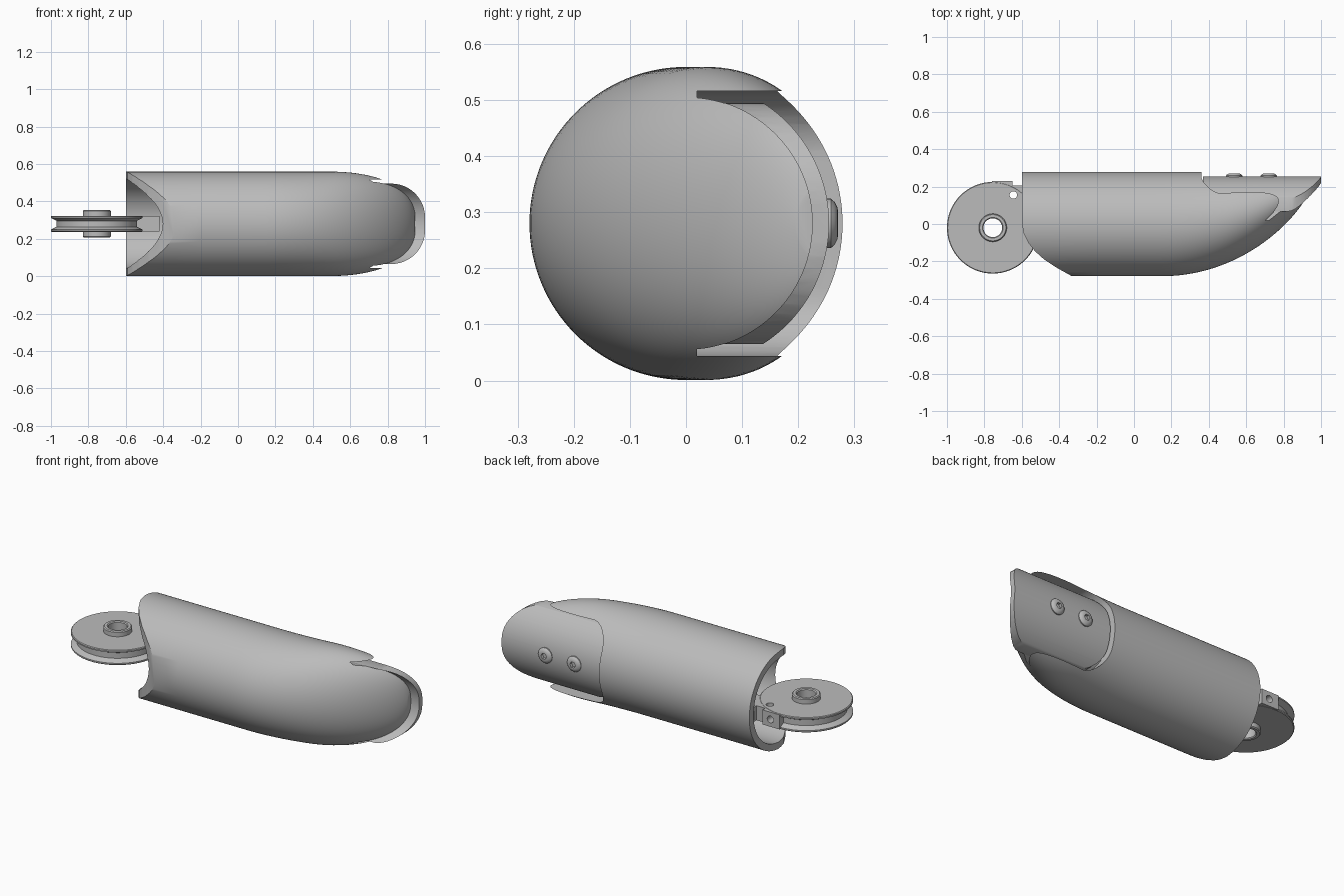
import bpy, bmesh
from math import sin, cos, pi
from mathutils import Matrix, Vector

if "Cube" in bpy.data.objects:
    bpy.data.objects.remove(bpy.data.objects["Cube"])

grey = bpy.data.materials.new("satin_grey")
grey.use_nodes = True
grey.diffuse_color = (0.5, 0.5, 0.5, 1)
grey.node_tree.nodes["Principled BSDF"].inputs["Base Color"].default_value = (0.5, 0.5, 0.5, 1)

R, ZC = 0.279, 0.28          # shell radius and axis height
PULLEY = Vector((-0.755, -0.02, ZC))


def make(name, bm):
    bmesh.ops.recalc_face_normals(bm, faces=bm.faces)
    me = bpy.data.meshes.new(name)
    bm.to_mesh(me)
    bm.free()
    me.materials.append(grey)
    ob = bpy.data.objects.new(name, me)
    bpy.context.scene.collection.objects.link(ob)
    return ob


def loft(name, rings, closed=False):
    """Skin a list of rings; cap the ends unless the rings form a loop."""
    bm = bmesh.new()
    vs = [[bm.verts.new(p) for p in ring] for ring in rings]
    n = len(vs[0])
    for a, b in zip(vs, vs[1:] + (vs[:1] if closed else [])):
        for i in range(n):
            j = (i + 1) % n
            bm.faces.new((a[i], a[j], b[j], b[i]))
    if not closed:
        bm.faces.new(vs[0])
        bm.faces.new(vs[-1])
    return make(name, bm)


def lathe(name, profile, centre, axis="z", n=64, closed=False):
    """Revolve (radius, height) points around a z or y axis."""
    def put(r, h, a):
        p = (r * cos(a), r * sin(a), h) if axis == "z" else (r * cos(a), h, r * sin(a))
        return Vector(centre) + Vector(p)
    return loft(name, [[put(r, h, 2 * pi * i / n) for i in range(n)] for r, h in profile], closed)


def x_tube(name, r, x0, x1, inner=None, n=128):
    prof = [(r, x0), (r, x1)] + ([(inner, x1), (inner, x0)] if inner else [])
    rings = [[(x, q * cos(2 * pi * i / n), ZC + q * sin(2 * pi * i / n)) for i in range(n)]
             for q, x in prof]
    return loft(name, rings, closed=bool(inner))


def box(name, lo, hi):
    corners = [(lo[0], lo[1]), (hi[0], lo[1]), (hi[0], hi[1]), (lo[0], hi[1])]
    return loft(name, [[(x, y, z) for x, y in corners] for z in (lo[2], hi[2])])


def boolean(ob, other, op):
    mod = ob.modifiers.new("cut", "BOOLEAN")
    mod.operation, mod.object, mod.solver = op, other, "EXACT"
    bpy.context.view_layer.update()
    dg = bpy.context.evaluated_depsgraph_get()
    me = bpy.data.meshes.new_from_object(ob.evaluated_get(dg))
    ob.modifiers.clear()
    ob.data = me
    bpy.data.objects.remove(other)
    return ob


def curved_plate(name, x0, x1, half, back, tip, r_in, r_out):
    """Rounded outline projected onto a cylindrical shell on the +y side."""
    pts = []
    for cx, sx, rad, start in ((x1, -1, tip, 0), (x0, 1, back, pi / 2),
                               (x0, 1, back, pi), (x1, -1, tip, 1.5 * pi)):
        sz = 1 if start < pi else -1
        for k in range(13):
            a = start + k * pi / 24
            pts.append((cx + sx * rad + rad * cos(a), ZC + sz * (half - min(rad, half))
                        + min(rad, half) * sin(a)))
    ob = loft(name, [[(x, y, z) for x, z in pts] for y in (0.02, 0.5)])
    return boolean(ob, x_tube("shell", r_out, x0 - 0.1, x1 + 0.1, r_in), "INTERSECT")


# Finger shell: a cylinder running into an asymmetric dome
rings = []
for x in [-0.6, -0.2, 0.14] + [0.15 + 0.797 * sin(pi / 2 * k / 36) for k in range(1, 37)]:
    t = max(0, (x - 0.15) / 0.8)
    u = max(0, (x - 0.5) / 0.45)
    low = 0.21 - 0.489 * (1 - t * t) ** 0.742
    wide = R * (1 - u * u) ** 0.36
    s = (R - low) / 2
    rings.append([(x, low + s + s * cos(2 * pi * i / 128), ZC + wide * sin(2 * pi * i / 128))
                  for i in range(128)])
shell = loft("finger_shell", rings)

# Hollow bore and relieved knuckle edge
boolean(shell, x_tube("bore", 0.24, -0.7, 0.15), "DIFFERENCE")
edge = [(-0.6, 0.01), (-0.59, -0.05), (-0.565, -0.1), (-0.53, -0.145), (-0.48, -0.19),
        (-0.42, -0.23), (-0.345, -0.272), (-0.3, -0.3), (-0.7, -0.3), (-0.7, 0.01)]
boolean(shell, loft("edge_cut", [[(x, y, z) for x, y in edge] for z in (-0.1, 0.7)]), "DIFFERENCE")

# Nail recess and nail plate
boolean(shell, curved_plate("recess", 0.36, 1.2, 0.236, 0.12, 0.05, 0.225, 0.45), "DIFFERENCE")
nail = curved_plate("nail_plate", 0.37, 1.0, 0.215, 0.11, 0.18, 0.225, 0.255)
parts = [shell, nail]

# Two domed nail screws with hexagonal sockets
for i, x in enumerate((0.535, 0.72)):
    dome = [(0.044, 0.245), (0.044, 0.258), (0.038, 0.265), (0.028, 0.27), (0.02, 0.271)]
    screw = lathe(f"nail_screw_{i + 1}", dome, (x, 0, ZC), "y", 32)
    socket = lathe("socket", [(0.018, 0.255), (0.018, 0.3)], (x, 0, ZC), "y", 6)
    parts.append(boolean(screw, socket, "DIFFERENCE"))

# Grooved pulley with a raised hub and a through hole
half = [(0.05, 0.068), (0.055, 0.073), (0.07, 0.073), (0.075, 0.068), (0.075, 0.043),
        (0.241, 0.043), (0.245, 0.039), (0.245, 0.031), (0.215, 0.016)]
profile = half + [(r, -h) for r, h in reversed(half)]
parts.append(lathe("knuckle_pulley", profile, PULLEY, "z", 96, True))

# Link block joining pulley and shell, with notch and cord holes
link = box("knuckle_link", (-0.76, 0.09, ZC - 0.042), (-0.42, 0.23, ZC + 0.042))
boolean(link, box("notch", (-0.65, 0.205, 0.1), (-0.595, 0.3, 0.5)), "DIFFERENCE")
boolean(link, lathe("cord_hole", [(0.02, -0.2), (0.02, 0.2)], (-0.645, 0.155, ZC), "z", 24), "DIFFERENCE")
boolean(link, lathe("side_hole", [(0.02, 0.16), (0.02, 0.4)], (-0.7, 0, ZC), "y", 24), "DIFFERENCE")
boolean(parts[-1], lathe("cord_hole", [(0.02, -0.2), (0.02, 0.2)], (-0.645, 0.155, ZC), "z", 24), "DIFFERENCE")
parts.append(link)

# Smooth curved surfaces, crisp edges
for ob in parts:
    bpy.ops.object.select_all(action="DESELECT")
    ob.select_set(True)
    bpy.context.view_layer.objects.active = ob
    bpy.ops.object.shade_smooth_by_angle(angle=0.6)
